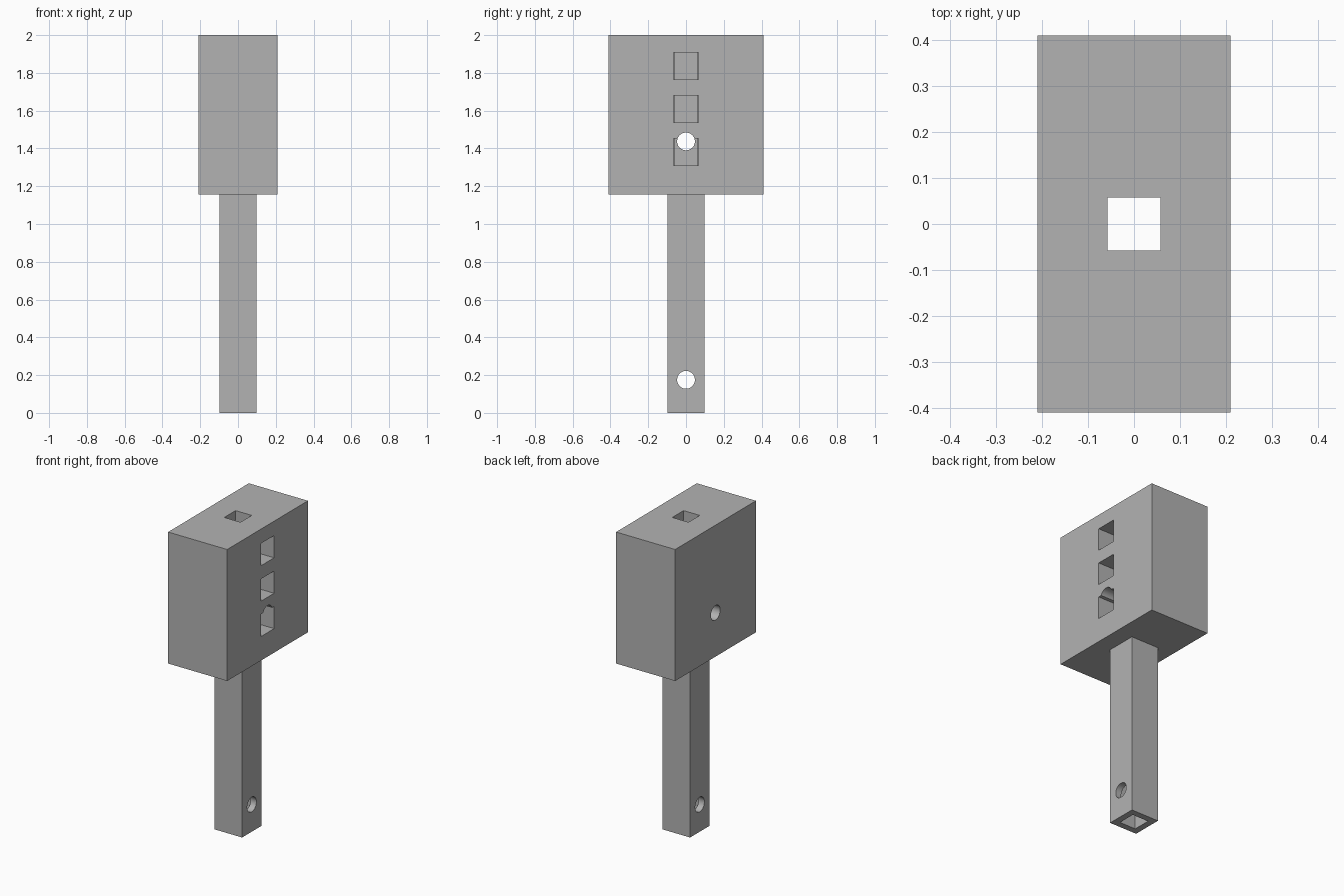
import bpy
import math

old = bpy.data.objects.get("Cube")
if old:
    bpy.data.objects.remove(old, do_unlink=True)

# Main dimensions
HEIGHT, HEAD_BASE = 2.0, 1.155
HEAD_X, HEAD_Y = 0.42, 0.82
HANDLE_WIDTH, BORE_WIDTH = 0.196, 0.115
HOLE_RADIUS, SLOT_WIDTH, SLOT_HEIGHT = 0.047, 0.134, 0.143

grey = bpy.data.materials.new("plain_grey")
grey.use_nodes = True
grey.diffuse_color = (0.45, 0.45, 0.45, 1)
grey.node_tree.nodes["Principled BSDF"].inputs["Base Color"].default_value = grey.diffuse_color


def box(name, x, y, z):
    """Box spanning the given (low, high) pairs."""
    spans = (x, y, z)
    bpy.ops.mesh.primitive_cube_add(size=1, location=[(a + b) / 2 for a, b in spans])
    obj = bpy.context.object
    obj.name = name
    obj.scale = [b - a for a, b in spans]
    bpy.ops.object.transform_apply(location=True, rotation=False, scale=True)
    obj.data.materials.append(grey)
    return obj


def centred(width):
    return (-width / 2, width / 2)


def cross_hole(name, z):
    """Round cutter lying along x."""
    bpy.ops.mesh.primitive_cylinder_add(vertices=48, radius=HOLE_RADIUS, depth=1,
                                        location=(0, 0, z), rotation=(0, math.pi / 2, 0))
    obj = bpy.context.object
    obj.name = name
    obj.data.materials.append(grey)
    return obj


def combine(target, other, operation):
    """Apply a boolean and discard the second object."""
    mod = target.modifiers.new(operation.lower(), 'BOOLEAN')
    mod.operation = operation
    mod.solver = 'EXACT'
    mod.object = other
    bpy.ops.object.select_all(action='DESELECT')
    bpy.context.view_layer.objects.active = target
    target.select_set(True)
    bpy.ops.object.modifier_apply(modifier=mod.name)
    bpy.data.objects.remove(other, do_unlink=True)


# Block head joined to the square handle
body = box("mallet_body", centred(HEAD_X), centred(HEAD_Y), (HEAD_BASE, HEIGHT))
handle = box("handle", centred(HANDLE_WIDTH), centred(HANDLE_WIDTH), (0, HEAD_BASE + 0.1))
combine(body, handle, 'UNION')

# Square bore along the full height
bore = box("bore_cutter", centred(BORE_WIDTH), centred(BORE_WIDTH), (-0.1, HEIGHT + 0.1))
combine(body, bore, 'DIFFERENCE')

# Three slots from the left face into the bore
for z in (1.381, 1.608, 1.836):
    slot = box("slot_cutter", (0, HEAD_X), centred(SLOT_WIDTH),
               (z - SLOT_HEIGHT / 2, z + SLOT_HEIGHT / 2))
    combine(body, slot, 'DIFFERENCE')

# Round holes right through the handle and the head
for z in (0.175, 1.437):
    combine(body, cross_hole("hole_cutter", z), 'DIFFERENCE')

bpy.ops.object.shade_smooth_by_angle(angle=math.radians(30))
